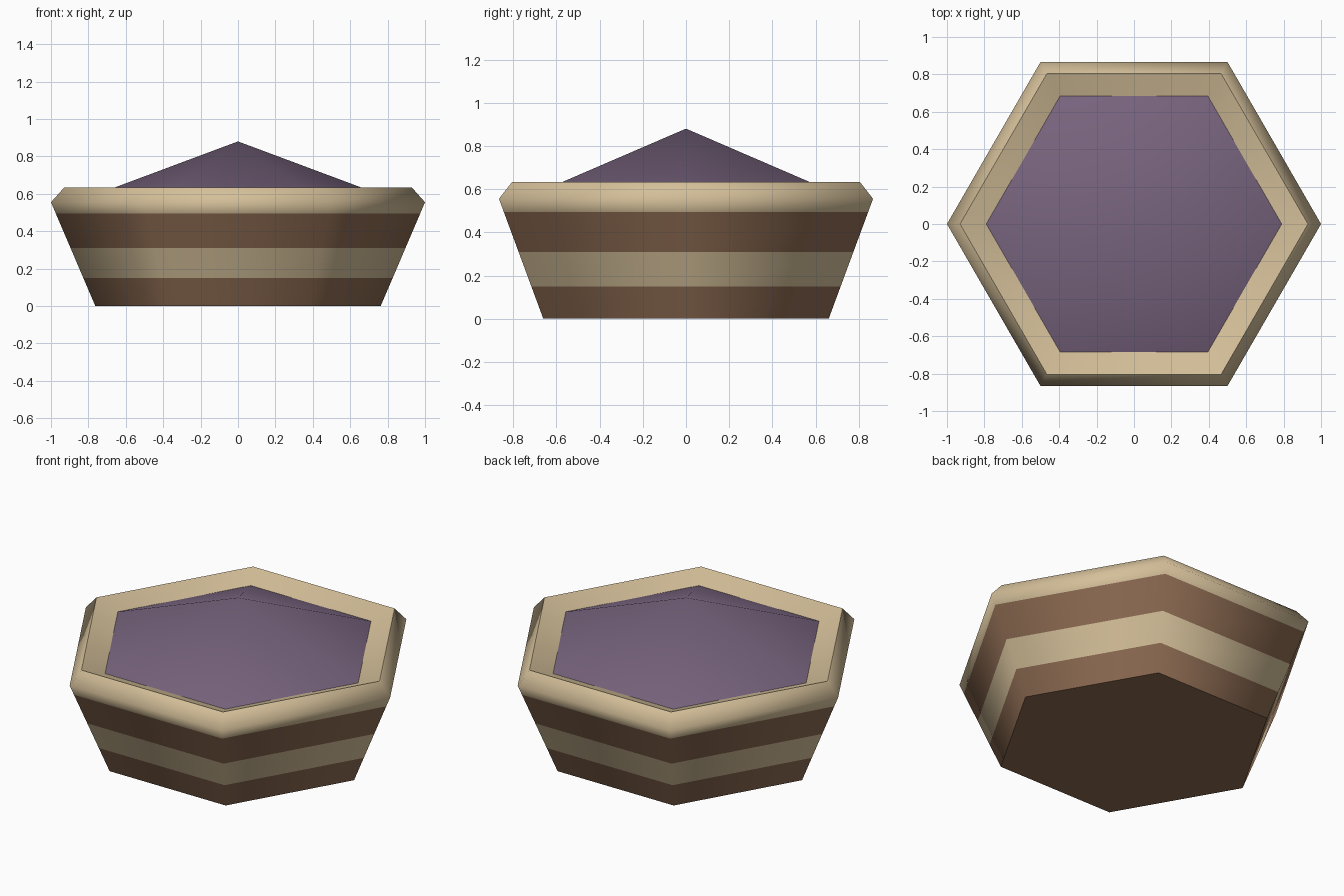
import bpy, bmesh, math

if "Cube" in bpy.data.objects:
    bpy.data.objects.remove(bpy.data.objects["Cube"])


def srgb(r, g, b):
    f = lambda c: c / 12.92 if c <= 0.04045 else ((c + 0.055) / 1.055) ** 2.4
    return (f(r / 255), f(g / 255), f(b / 255), 1)


def material(name, rgb):
    m = bpy.data.materials.new(name)
    m.diffuse_color = srgb(*rgb)
    m.use_nodes = True
    m.node_tree.nodes["Principled BSDF"].inputs["Base Color"].default_value = m.diffuse_color
    return m


brown = material("brown", (141, 107, 82))
beige = material("beige", (212, 191, 153))
purple = material("purple", (120, 100, 126))


def hex_loft(name, profile, mats, rule, base=False, apex=None):
    """Loft six-sided rings through (radius, z) pairs; optional floor and apex."""
    bm = bmesh.new()
    rings = [[bm.verts.new((r * math.cos(i * math.pi / 3), r * math.sin(i * math.pi / 3), z))
              for i in range(6)] for r, z in profile]
    for a, b in zip(rings, rings[1:]):
        for i in range(6):
            j = (i + 1) % 6
            bm.faces.new((a[i], a[j], b[j], b[i]))
    if base:
        bm.faces.new(rings[0][::-1])
    if apex is not None:
        tip = bm.verts.new((0, 0, apex))
        for i in range(6):
            bm.faces.new((rings[-1][i], rings[-1][(i + 1) % 6], tip))
    for f in bm.faces:
        f.material_index = rule(f.calc_center_median().z)
    me = bpy.data.meshes.new(name)
    bm.to_mesh(me)
    bm.free()
    for m in mats:
        me.materials.append(m)
    ob = bpy.data.objects.new(name, me)
    bpy.context.collection.objects.link(ob)
    bpy.ops.object.select_all(action='DESELECT')
    ob.select_set(True)
    bpy.context.view_layer.objects.active = ob
    bpy.ops.object.shade_smooth_by_angle(angle=math.radians(62))
    return ob


# Flared tub: straight wall cut at the stripe heights, then the chamfered rim
BASE_R, WALL_TOP = 0.763, 0.555
wall = [(BASE_R + (1 - BASE_R) * z / WALL_TOP, z) for z in (0, 0.15, 0.31, 0.495, WALL_TOP)]
rim = [(0.93, 0.633), (0.79, 0.585)]
hex_loft("tub", wall + rim, [brown, beige],
         lambda z: 1 if 0.15 < z < 0.31 or z > 0.495 else 0, base=True)

# Shallow pyramid filling the opening
hex_loft("filling", [(0.79, 0.585)], [purple], lambda z: 0, apex=0.88)
